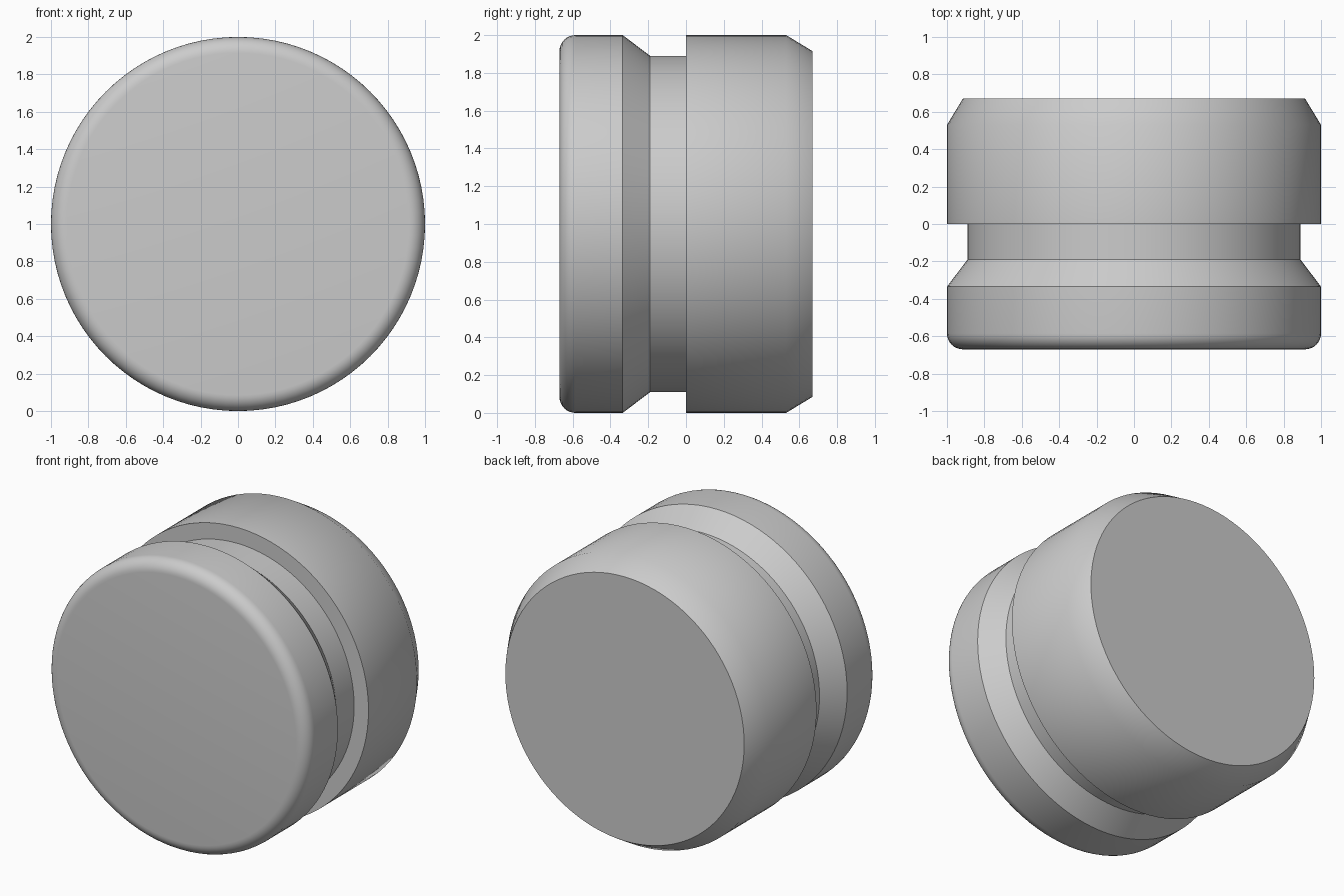
import bpy, bmesh, math

cube = bpy.data.objects.get("Cube")
if cube:
    bpy.data.objects.remove(cube, do_unlink=True)

SEGMENTS = 96
HALF = 0.67      # half the length along y
FILLET = 0.085   # rounded front rim


def make_material(name, colour):
    mat = bpy.data.materials.new(name)
    mat.use_nodes = True
    mat.diffuse_color = colour
    mat.node_tree.nodes["Principled BSDF"].inputs["Base Color"].default_value = colour
    return mat


def lathe(name, profile, mat):
    """Turn (radius, y) points around the y axis at z = 1 and cap both ends."""
    bm = bmesh.new()
    rings = []
    for r, y in profile:
        angles = [2 * math.pi * i / SEGMENTS for i in range(SEGMENTS)]
        rings.append([bm.verts.new((r * math.cos(a), y, 1 + r * math.sin(a))) for a in angles])
    for a, b in zip(rings, rings[1:]):
        for i in range(SEGMENTS):
            j = (i + 1) % SEGMENTS
            bm.faces.new((a[i], a[j], b[j], b[i]))
    bm.faces.new(rings[0])
    bm.faces.new(rings[-1])
    bmesh.ops.recalc_face_normals(bm, faces=bm.faces)
    mesh = bpy.data.meshes.new(name)
    bm.to_mesh(mesh)
    bm.free()
    mesh.materials.append(mat)
    obj = bpy.data.objects.new(name, mesh)
    bpy.context.collection.objects.link(obj)
    return obj


# Rounded front rim
steps = 8
profile = []
for i in range(steps + 1):
    t = math.pi / 2 * i / steps
    profile.append((1 - FILLET + FILLET * math.sin(t), -HALF + FILLET * (1 - math.cos(t))))

# Groove with a sloped front wall, then the rear barrel and its chamfer
profile += [(1, -0.335), (0.89, -0.19), (0.89, 0), (1, 0), (1, 0.53), (0.915, HALF)]

grey = make_material("plain grey", (0.6, 0.6, 0.6, 1))
knob = lathe("grooved_knob", profile, grey)

# Smooth round surfaces, crisp groove and rear cap edges
bpy.ops.object.select_all(action="DESELECT")
knob.select_set(True)
bpy.context.view_layer.objects.active = knob
bpy.ops.object.shade_smooth_by_angle(angle=math.radians(34))
